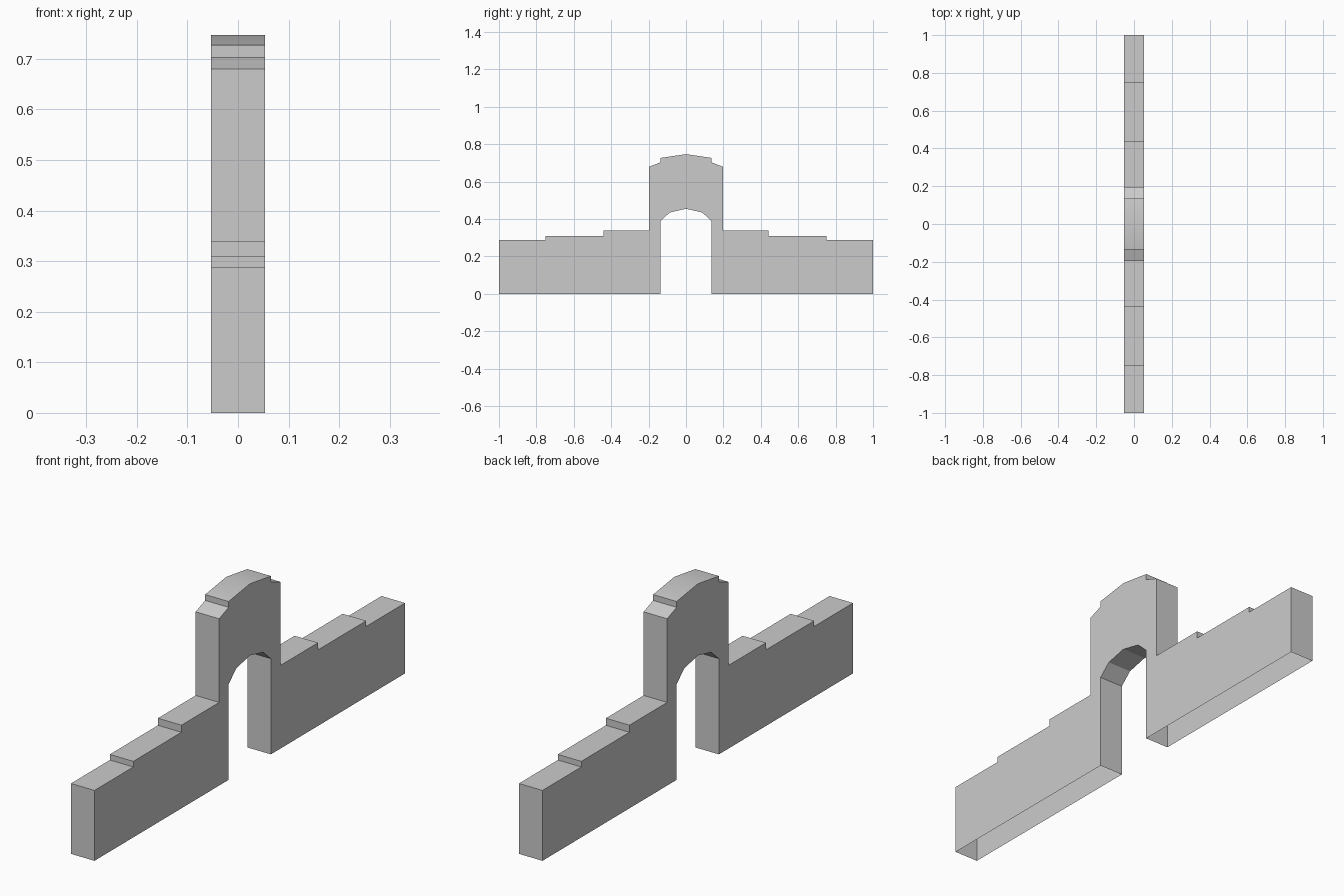
import bpy
import bmesh
import math

cube = bpy.data.objects.get("Cube")
if cube:
    bpy.data.objects.remove(cube)

HALF_THICKNESS = 0.053

# Half of the side silhouette (y, z), from the ridge out and back under the arch
outer = [(0.136, 0.727), (0.136, 0.703), (0.197, 0.68), (0.197, 0.339),
         (0.44, 0.339), (0.44, 0.31), (0.75, 0.31), (0.75, 0.287), (1, 0.287)]
base = [(1, 0), (0.136, 0)]
arch = [(0.136, 0.39), (0.087, 0.435)]
half = outer + base + arch
ridge, crown = (0, 0.747), (0, 0.455)
profile = [ridge] + half + [crown] + [(-y, z) for y, z in reversed(half)]

# Stone material
stone = bpy.data.materials.new("pale_grey_stone")
stone.use_nodes = True
colour = (0.6, 0.6, 0.6, 1)
stone.diffuse_color = colour
for node in stone.node_tree.nodes:
    if node.type == 'BSDF_PRINCIPLED':
        node.inputs["Base Color"].default_value = colour

# Extrude the silhouette across the wall thickness
bm = bmesh.new()
side = bm.faces.new([bm.verts.new((-HALF_THICKNESS, y, z)) for y, z in profile])
result = bmesh.ops.extrude_face_region(bm, geom=[side], use_keep_orig=True)
moved = [v for v in result["geom"] if isinstance(v, bmesh.types.BMVert)]
bmesh.ops.translate(bm, verts=moved, vec=(2 * HALF_THICKNESS, 0, 0))
bmesh.ops.recalc_face_normals(bm, faces=bm.faces)

# The hollow wall is open where it meets the ground
ground = [f for f in bm.faces if all(v.co.z < 0.001 for v in f.verts)]
bmesh.ops.delete(bm, geom=ground, context='FACES')

mesh = bpy.data.meshes.new("gateway_wall")
bm.to_mesh(mesh)
bm.free()
mesh.materials.append(stone)
wall = bpy.data.objects.new("gateway_wall", mesh)
bpy.context.collection.objects.link(wall)

# Soften only the shallow ridge
bpy.ops.object.select_all(action='DESELECT')
wall.select_set(True)
bpy.context.view_layer.objects.active = wall
bpy.ops.object.shade_smooth_by_angle(angle=math.radians(20))
